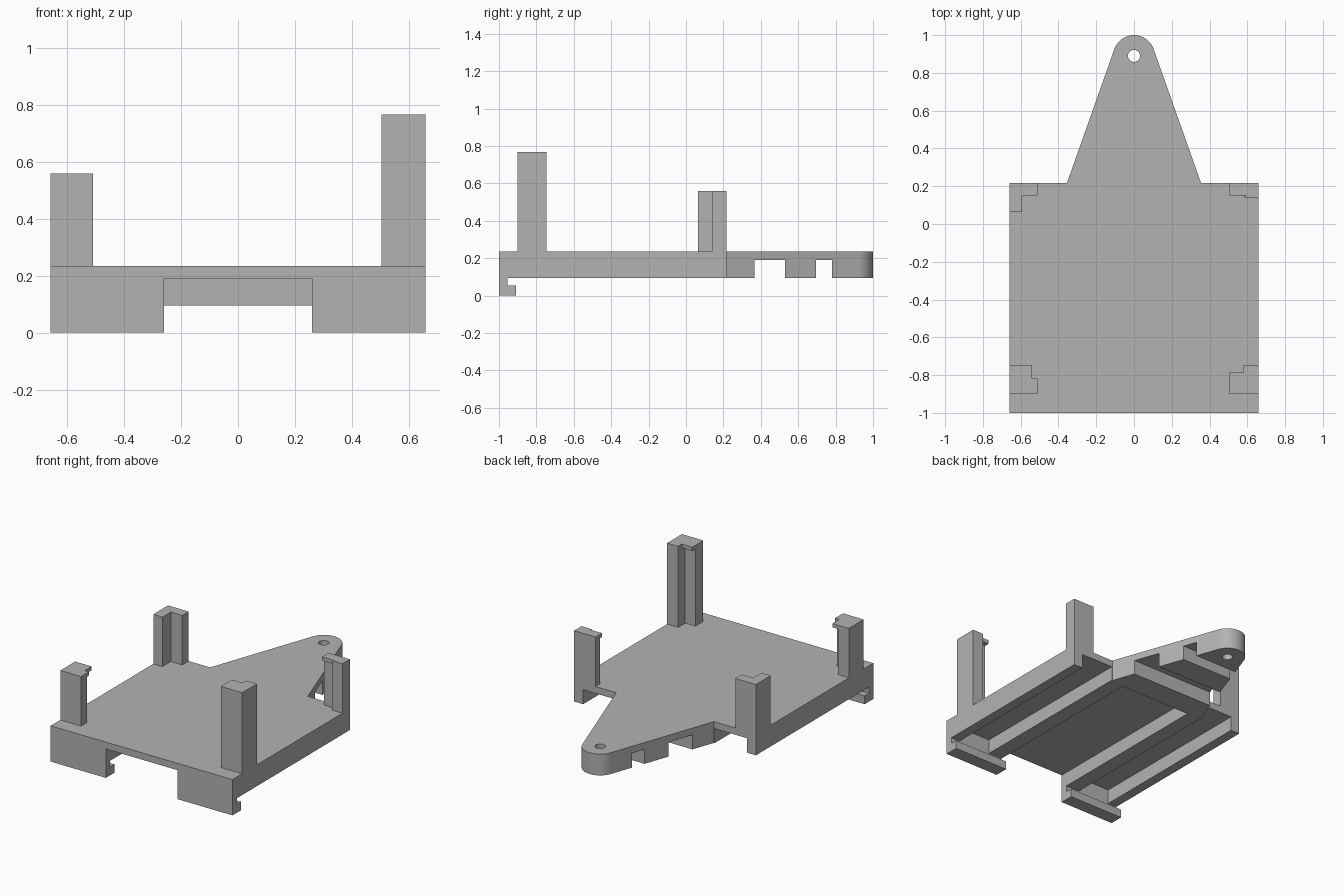
import bpy, bmesh, math
from mathutils import Matrix

cube = bpy.data.objects.get("Cube")
if cube:
    bpy.data.objects.remove(cube, do_unlink=True)

grey = bpy.data.materials.new("plain_grey")
grey.use_nodes = True
grey.diffuse_color = (0.45, 0.45, 0.45, 1)
grey.node_tree.nodes["Principled BSDF"].inputs["Base Color"].default_value = (0.45, 0.45, 0.45, 1)


def prism(name, points, low, high, axis="z"):
    """Extrude an outline along z, or a (y, z) outline along x."""
    bm = bmesh.new()
    place = (lambda p, d: (p[0], p[1], d)) if axis == "z" else (lambda p, d: (d, p[0], p[1]))
    base = [bm.verts.new(place(p, low)) for p in points]
    top = [bm.verts.new(place(p, high)) for p in points]
    n = len(points)
    bm.faces.new(base)
    bm.faces.new(top)
    for i in range(n):
        j = (i + 1) % n
        bm.faces.new((base[i], base[j], top[j], top[i]))
    bmesh.ops.recalc_face_normals(bm, faces=bm.faces)
    mesh = bpy.data.meshes.new(name)
    bm.to_mesh(mesh)
    bm.free()
    mesh.materials.append(grey)
    obj = bpy.data.objects.new(name, mesh)
    bpy.context.collection.objects.link(obj)
    return obj


def rect(x0, x1, y0, y1):
    return [(x0, y0), (x1, y0), (x1, y1), (x0, y1)]


def arc(cy, r, start, end, n):
    return [(r * math.cos(math.radians(start + (end - start) * i / n)),
             cy + r * math.sin(math.radians(start + (end - start) * i / n))) for i in range(n + 1)]


def cut(target, cutter):
    mod = target.modifiers.new("cut", "BOOLEAN")
    mod.operation = "DIFFERENCE"
    mod.solver = "EXACT"
    mod.object = cutter
    bpy.context.view_layer.objects.active = target
    bpy.ops.object.modifier_apply(modifier=mod.name)
    bpy.data.objects.remove(cutter, do_unlink=True)


# Base plate with a tapered, rounded tongue
W, BACK = 0.66, 0.217
outline = [(-W, -1), (W, -1), (W, BACK), (0.355, BACK)]
outline += arc(0.89, 0.11, 19.6, 160.4, 28)
outline += [(-0.355, BACK), (-W, BACK)]
plate = prism("base_plate", outline, 0.095, 0.235)

# Underside channels, tongue slots and hanging hole
ceiling = 0.19
hollows = [
    rect(-0.26, 0.26, -1.1, 0.2),
    rect(0.36, 0.595, -0.955, 0.3),
    rect(-0.595, -0.36, -0.955, 0.3),
    rect(-0.5, 0.5, 0.365, 0.53),
    rect(-0.5, 0.5, 0.695, 0.78),
]
for shape in hollows:
    cut(plate, prism("hollow_cutter", shape, 0.0, ceiling))
cut(plate, prism("hole_cutter", arc(0.89, 0.032, 0, 345, 23), 0.0, 0.5))

# Hooked front feet
hook = [(-1, 0), (-0.91, 0), (-0.91, 0.055), (-0.955, 0.055), (-0.955, 0.095), (-1, 0.095)]
prism("left_foot", hook, 0.26, W, "x")
prism("right_foot", hook, -W, -0.26, "x")


# Corner posts: an angled upright and a cap that may overhang it
def angle_shape(sx, sy, y, arm_x, arm_y, thick_x, thick_y):
    """L footprint with its outer corner at (sx * W, y), opening inward."""
    local = [(0, 0), (arm_x, 0), (arm_x, thick_y), (thick_x, thick_y), (thick_x, arm_y), (0, arm_y)]
    return [(sx * (W - a), y - sy * b) for a, b in local]


def post(name, sx, sy, y, height, upright, cap):
    split = height - 0.025
    prism(name, angle_shape(sx, sy, y, *upright), 0.235, split)
    prism(name + "_cap", angle_shape(sx, sy, y, *cap), split, height)


FRONT = -0.9
post("front_left_post", 1, -1, FRONT, 0.767, (0.155, 0.153, 0.08, 0.08), (0.155, 0.153, 0.08, 0.115))
post("front_right_post", -1, -1, FRONT, 0.56, (0.15, 0.153, 0.08, 0.06), (0.15, 0.153, 0.12, 0.083))
post("back_left_post", 1, 1, BACK, 0.56, (0.155, 0.077, 0.075, 0.045), (0.155, 0.077, 0.07, 0.067))
post("back_right_post", -1, 1, BACK, 0.56, (0.15, 0.153, 0.067, 0.067), (0.15, 0.153, 0.067, 0.067))

# Smooth the rounded tip, keep the edges sharp
bpy.ops.object.select_all(action="DESELECT")
plate.select_set(True)
bpy.context.view_layer.objects.active = plate
bpy.ops.object.shade_smooth_by_angle(angle=math.radians(30))
